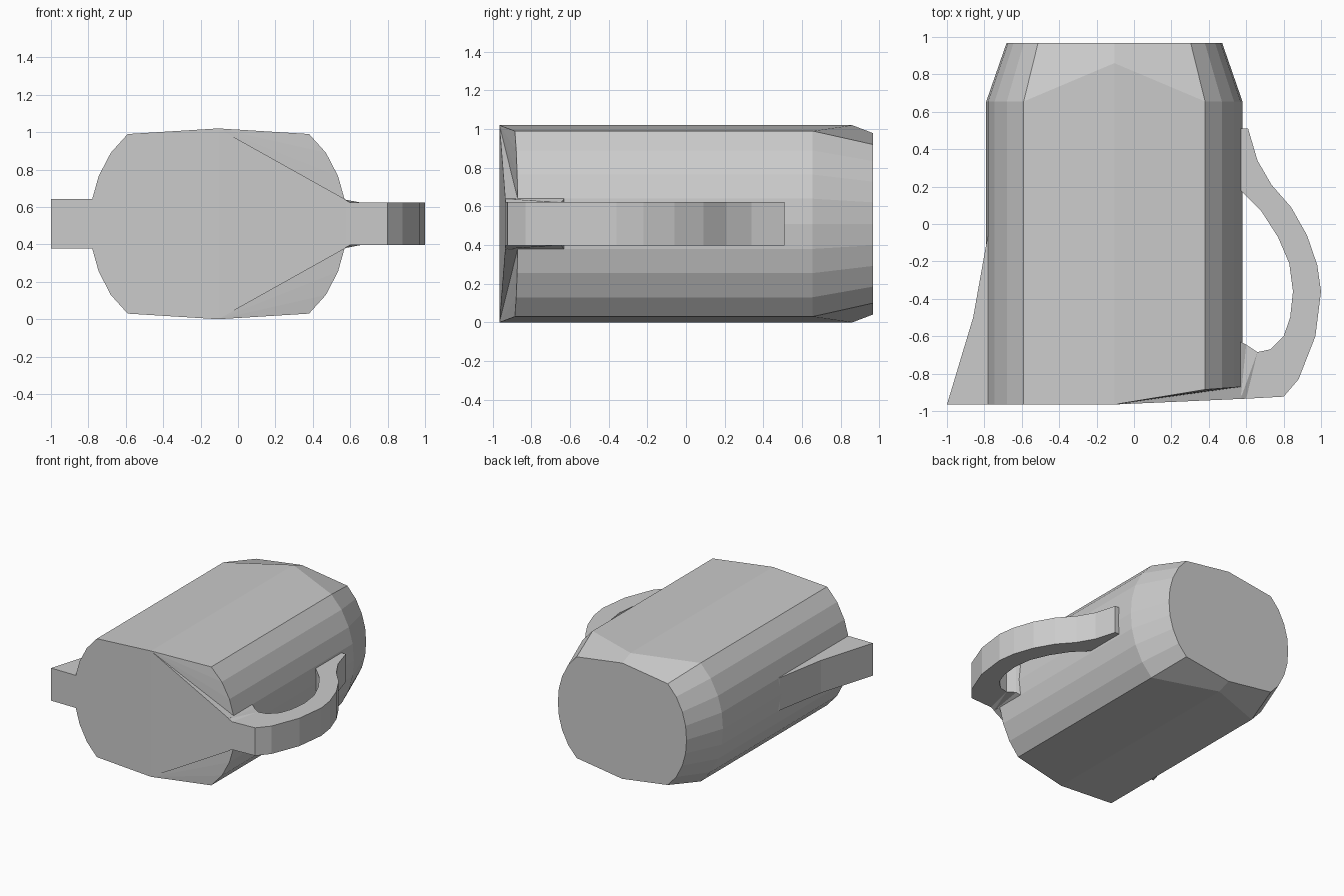
import bpy, bmesh

if "Cube" in bpy.data.objects:
    bpy.data.objects.remove(bpy.data.objects["Cube"])

CX, CZ = -0.105, 0.51


def finish(name, bm):
    bmesh.ops.recalc_face_normals(bm, faces=bm.faces)
    mesh = bpy.data.meshes.new(name)
    bm.to_mesh(mesh)
    bm.free()
    obj = bpy.data.objects.new(name, mesh)
    bpy.context.collection.objects.link(obj)
    return obj


def slab(name, outline, half, flare=None):
    """Flat outline in x/y, thickened along z; flare(x, y) adds to the half height."""
    bm = bmesh.new()
    rings = []
    for s in (-1, 1):
        rings.append([bm.verts.new((x, y, CZ + s * (half + (flare(x, y) if flare else 0))))
                      for x, y in outline])
    n = len(outline)
    for r in rings:
        bm.faces.new(r)
    for i in range(n):
        j = (i + 1) % n
        bm.faces.new((rings[0][i], rings[0][j], rings[1][j], rings[1][i]))
    bmesh.ops.triangulate(bm, faces=[f for f in bm.faces if len(f.verts) > 4])
    return finish(name, bm)


# Body cross-section: one quarter from top to right side, mirrored to 20 points
quarter = [(0, 0.51), (0.485, 0.48), (0.575, 0.38), (0.64, 0.255), (0.675, 0.13), (0.685, 0)]
right = quarter + [(x, -z) for x, z in quarter[-2::-1]]
section = right + [(-x, z) for x, z in right[-2:0:-1]]
n = len(section)

bm = bmesh.new()
front, middle, back = [], [], []
for i, (x, z) in enumerate(section):
    ridge = i in (0, 10)
    yf = -0.965 if x <= 0 else -0.885 + 0.015 * (x - 0.485) / 0.2
    front.append(bm.verts.new((CX + x, yf, CZ + z)))
    middle.append(bm.verts.new((CX + x, 0.86 if ridge else 0.655, CZ + z)))
    back.append(bm.verts.new((CX + x * 0.842, 0.967, CZ + z * (0.92 if ridge else 0.855))))
for a, b in ((front, middle), (middle, back)):
    for i in range(n):
        j = (i + 1) % n
        bm.faces.new((a[i], a[j], b[j], b[i]))
bm.faces.new(back)

# Front end: flat left half, raised wedge towards the handle, recessed corners
bm.faces.new(front[10:] + front[:1])
top = bm.verts.new((0.575, -0.935, CZ + 0.13))
low = bm.verts.new((0.575, -0.935, CZ - 0.13))
bm.faces.new((front[0], top, low, front[10]))
bm.faces.new((front[0], front[4], top))
bm.faces.new((front[10], low, front[6]))
bm.faces.new((front[4], front[5], front[6], low, top))
for i in (1, 2, 3):
    bm.faces.new((front[0], front[i], front[i + 1]))
    bm.faces.new((front[10], front[10 - i], front[9 - i]))
finish("jug_body", bm)

# Spout wedge on the left
slab("spout", [(-1, -0.965), (-0.86, -0.5), (-0.785, -0.08), (-0.76, 0.0), (-0.76, -0.965)], 0.132)

# Curved handle on the right, slightly flared where it meets the body
handle = [(0.56, 0.51), (0.61, 0.51), (0.66, 0.34), (0.735, 0.21), (0.84, 0.09), (0.925, -0.06),
          (0.98, -0.22), (1, -0.36), (0.97, -0.6), (0.88, -0.83), (0.8, -0.923), (0.6, -0.934),
          (0.57, -0.935), (0.57, -0.63), (0.6, -0.645), (0.66, -0.685), (0.73, -0.67),
          (0.8, -0.6), (0.835, -0.5), (0.85, -0.36), (0.83, -0.21), (0.77, -0.07),
          (0.68, 0.07), (0.56, 0.19)]
slab("handle", handle, 0.113, lambda x, y: 0.017 if x < 0.58 and y < -0.6 else 0)
